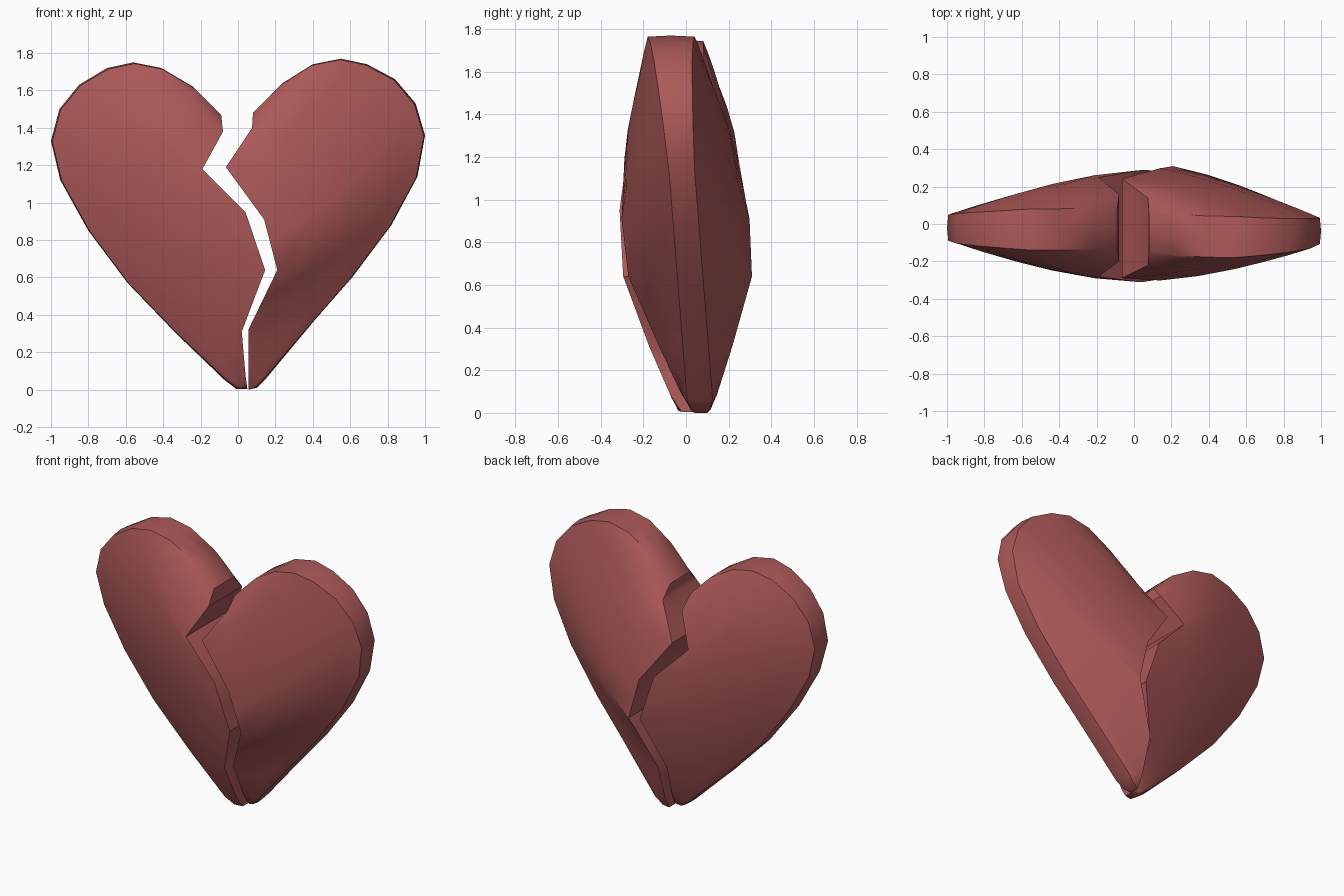
import bpy, bmesh, math

if "Cube" in bpy.data.objects:
    bpy.data.objects.remove(bpy.data.objects["Cube"])

red = bpy.data.materials.new("heart_red")
red.diffuse_color = (0.42, 0.1, 0.1, 1)
red.use_nodes = True
red.node_tree.nodes["Principled BSDF"].inputs["Base Color"].default_value = red.diffuse_color

# Half thickness along the crack, top to bottom
CRACK_DEPTH = [0.10, 0.18, 0.265, 0.30, 0.29, 0.175, 0.08, 0.03]
# Positions between rim (0) and crack (1)
STEPS = [0.0, 0.15, 0.32, 0.52, 0.75, 1.0]
INSET = 0.008


def heart_half(name, rim, crack, y_top, y_bottom, puff):
    """Loft rings from each rim point to the crack; two rim points per crack segment."""
    bm = bmesh.new()
    rings = []
    for i, (rx, rz) in enumerate(rim):
        k = min(i // 2, len(crack) - 2)
        t = i / 2 - k
        cx = crack[k][0] * (1 - t) + crack[k + 1][0] * t
        cz = crack[k][1] * (1 - t) + crack[k + 1][1] * t
        deep = CRACK_DEPTH[k] * (1 - t) + CRACK_DEPTH[k + 1] * t
        edge = max(0.06, 0.11 - 0.01 * max(0, i - 3))
        edge = {0: 0.10, 13: 0.045, 14: 0.03}.get(i, edge)
        span = math.hypot(cx - rx, cz - rz)
        inset = INSET / span if span > 0.02 else 0

        def point(s, side):
            # Rounded dome rising from the flat rim band
            rise = puff * math.sin(s * math.pi / 2) + (1 - puff) * s
            h = edge + (deep - edge) * rise
            if side:
                s = max(s, inset)
            x, z = rx + (cx - rx) * s, rz + (cz - rz) * s
            centre = y_bottom + (y_top - y_bottom) * z / 1.77
            return bm.verts.new((x, centre + side * h, z))

        ring = [point(0, 0)]
        ring += [point(s, -1) for s in STEPS]
        ring += [point(s, 1) for s in reversed(STEPS)]
        rings.append(ring)
    for a, b in zip(rings, rings[1:]):
        n = len(a)
        for j in range(n):
            bm.faces.new((a[j], a[(j + 1) % n], b[(j + 1) % n], b[j]))
    bmesh.ops.remove_doubles(bm, verts=bm.verts, dist=0.0005)
    bmesh.ops.recalc_face_normals(bm, faces=bm.faces)
    mesh = bpy.data.meshes.new(name)
    bm.to_mesh(mesh)
    bm.free()
    mesh.materials.append(red)
    ob = bpy.data.objects.new(name, mesh)
    bpy.context.collection.objects.link(ob)
    bpy.ops.object.select_all(action='DESELECT')
    ob.select_set(True)
    bpy.context.view_layer.objects.active = ob
    bpy.ops.object.shade_smooth_by_angle(angle=0.55)


# Left half, nearly upright
heart_half(
    "left_half",
    [(-.09, 1.47), (-.24, 1.62), (-.41, 1.72), (-.56, 1.75), (-.70, 1.72),
     (-.85, 1.63), (-.955, 1.50), (-1.0, 1.33), (-.95, 1.12), (-.80, .85),
     (-.59, .57), (-.33, .30), (-.07, .05), (-.01, .005), (.05, .005)],
    [(-.09, 1.47), (-.08, 1.38), (-.19, 1.18), (.04, .95),
     (.145, .64), (.02, .31), (.04, .08), (.05, .005)],
    -0.03, 0.01, 0.8)

# Right half, leaning forward at the top
heart_half(
    "right_half",
    [(.08, 1.48), (.24, 1.64), (.40, 1.74), (.55, 1.77), (.69, 1.74),
     (.84, 1.66), (.95, 1.53), (1.0, 1.36), (.96, 1.14), (.82, .88),
     (.61, .60), (.40, .36), (.15, .06), (.10, .01), (.055, 0)],
    [(.08, 1.48), (.075, 1.40), (-.065, 1.19), (.14, .91),
     (.21, .64), (.055, .32), (.055, .08), (.055, 0)],
    -0.07, 0.07, 0.5)
